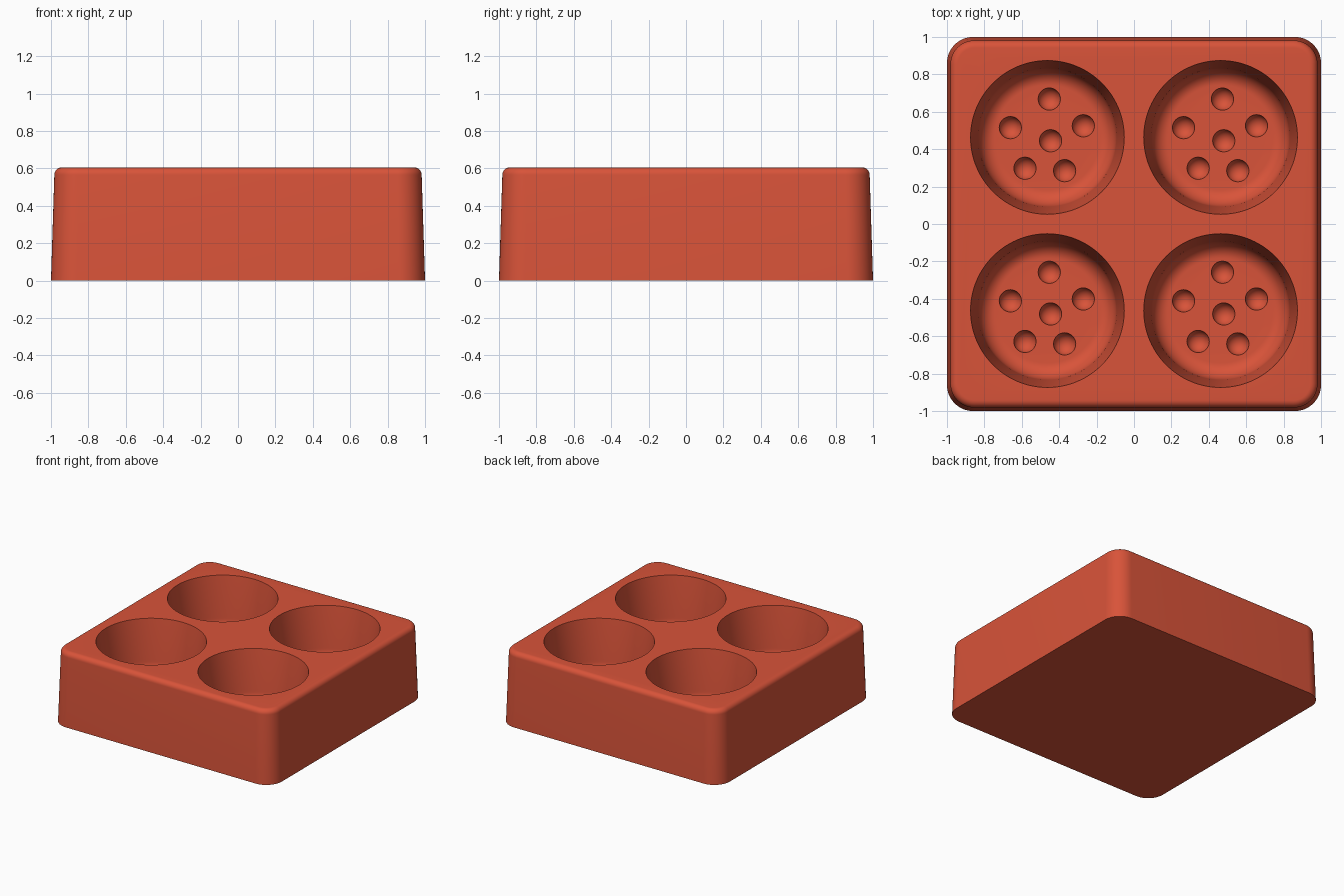
import bpy, bmesh, math
from mathutils import Matrix, Vector

cube = bpy.data.objects.get("Cube")
if cube:
    bpy.data.objects.remove(cube, do_unlink=True)

HEIGHT = 0.605
FLOOR = 0.17
BOWL_POS = 0.463

clay = bpy.data.materials.new("terracotta red")
clay.use_nodes = True
colour = (0.69, 0.087, 0.041, 1)
clay.diffuse_color = colour
clay.node_tree.nodes["Principled BSDF"].inputs["Base Color"].default_value = colour


def finish(name, bm):
    bmesh.ops.recalc_face_normals(bm, faces=bm.faces)
    mesh = bpy.data.meshes.new(name)
    bm.to_mesh(mesh)
    bm.free()
    mesh.materials.append(clay)
    obj = bpy.data.objects.new(name, mesh)
    bpy.context.collection.objects.link(obj)
    return obj


def loft(bm, rings):
    """Skin a stack of closed rings and cap both ends."""
    loops = [[bm.verts.new(p) for p in ring] for ring in rings]
    for low, high in zip(loops, loops[1:]):
        for i in range(len(low)):
            j = (i + 1) % len(low)
            bm.faces.new((low[i], low[j], high[j], high[i]))
    bm.faces.new(loops[0])
    bm.faces.new(loops[-1])


def rounded_square(half, radius, z, steps=12):
    ring = []
    for corner in range(4):
        mid = math.pi / 4 + corner * math.pi / 2
        cx = math.copysign(half - radius, math.cos(mid))
        cy = math.copysign(half - radius, math.sin(mid))
        for s in range(steps + 1):
            a = corner * math.pi / 2 + s / steps * math.pi / 2
            ring.append((cx + radius * math.cos(a), cy + radius * math.sin(a), z))
    return ring


def circle(cx, cy, r, z, n=96):
    return [(cx + r * math.cos(math.tau * i / n),
             cy + r * math.sin(math.tau * i / n), z) for i in range(n)]


# Tapered block with rounded corners and a soft top edge
bm = bmesh.new()
fillet, side = 0.04, 0.982
rings = [rounded_square(1.0, 0.14, 0)]
for k in range(9):
    a = k / 8 * math.pi / 2
    inset = fillet * (1 - math.cos(a))
    rings.append(rounded_square(side - inset, 0.13 - inset,
                                HEIGHT - fillet + fillet * math.sin(a)))
loft(bm, rings)
block = finish("mould_block", bm)

# Bowl profile: drafted wall, then a rounded turn into the flat floor
profile = [(0.418, HEIGHT + 0.06), (0.411, HEIGHT)]
turn_r, turn_h = 0.09, 0.11
for k in range(13):
    a = k / 12 * math.pi / 2
    profile.append((0.37 - turn_r * (1 - math.cos(a)),
                    FLOOR + turn_h * (1 - math.sin(a))))

centres = [(x, y) for x in (-BOWL_POS, BOWL_POS) for y in (-BOWL_POS, BOWL_POS)]
bm = bmesh.new()
for cx, cy in centres:
    loft(bm, [circle(cx, cy, r, z) for r, z in profile])
bowls = finish("bowl_cutter", bm)

# Small round dimples in each bowl floor
dimples = [(0.01, 0.205), (-0.198, 0.052), (0.192, 0.062),
           (0.017, -0.018), (-0.12, -0.165), (0.092, -0.178)]
bm = bmesh.new()
for cx, cy in centres:
    for dx, dy in dimples:
        bmesh.ops.create_uvsphere(
            bm, u_segments=32, v_segments=20, radius=0.06,
            matrix=Matrix.Translation(Vector((cx + dx, cy + dy, FLOOR + 0.004))))
pits = finish("dimple_cutter", bm)

# Carve the hollows out of the block
bpy.ops.object.select_all(action="DESELECT")
bpy.context.view_layer.objects.active = block
block.select_set(True)
for cutter in (bowls, pits):
    cutter.hide_render = True
    mod = block.modifiers.new("carve", "BOOLEAN")
    mod.operation = "DIFFERENCE"
    mod.solver = "EXACT"
    mod.object = cutter
    bpy.ops.object.modifier_apply(modifier=mod.name)
    bpy.data.objects.remove(cutter, do_unlink=True)

bpy.ops.object.shade_smooth_by_angle(angle=math.radians(35))
